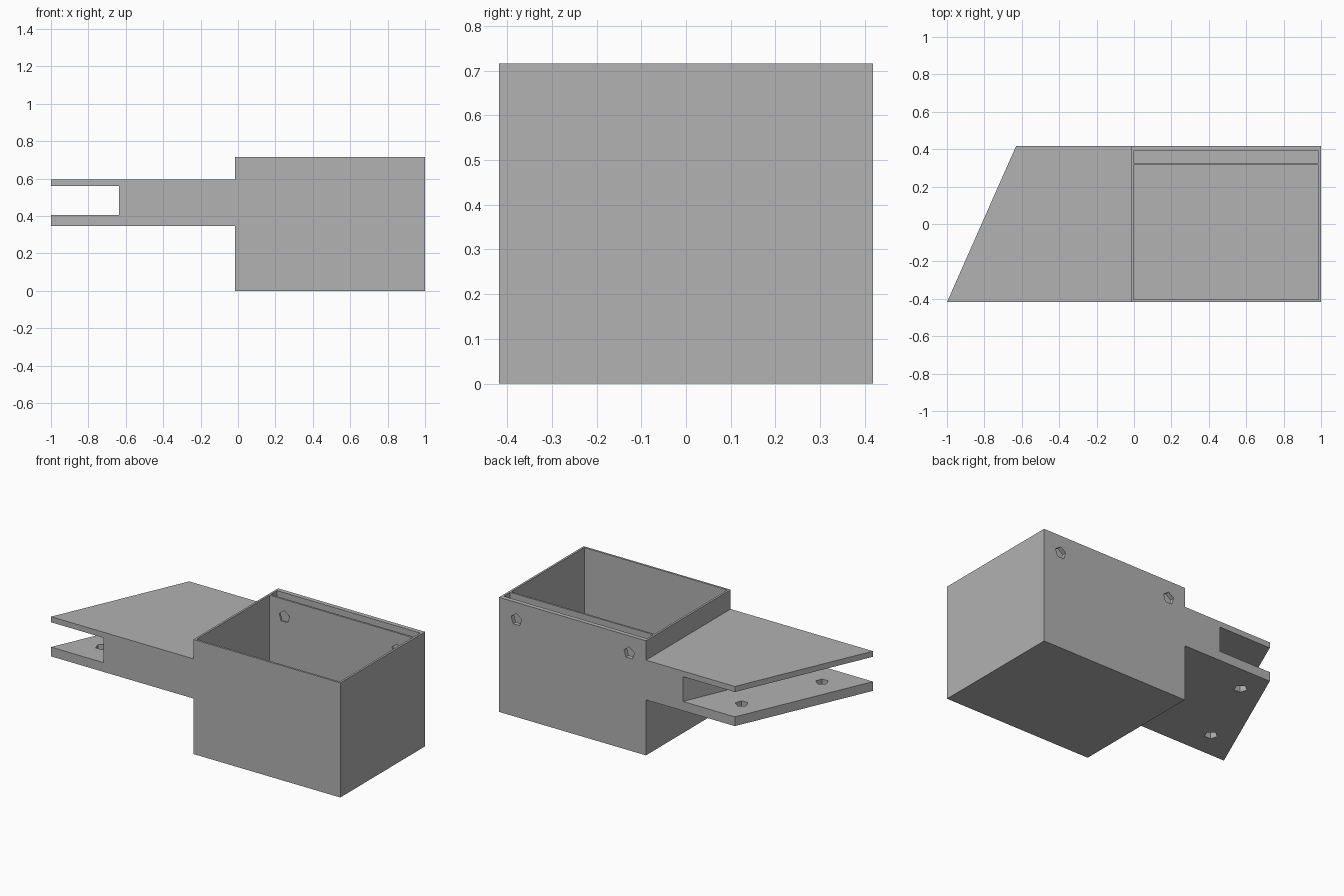
import bpy, bmesh
from math import cos, sin, radians
from mathutils import Matrix

cube = bpy.data.objects.get("Cube")
if cube:
    bpy.data.objects.remove(cube, do_unlink=True)

grey = bpy.data.materials.new("plain grey")
grey.use_nodes = True
GREY = (0.445, 0.445, 0.445, 1)
grey.diffuse_color = GREY
grey.node_tree.nodes["Principled BSDF"].inputs["Base Color"].default_value = GREY


def prism(name, outline, z0, z1, matrix=None):
    """Extrude an xy outline from z0 to z1."""
    bm = bmesh.new()
    base = bm.faces.new([bm.verts.new((x, y, z0)) for x, y in outline])
    top = bmesh.ops.extrude_face_region(bm, geom=[base])["geom"]
    verts = [g for g in top if isinstance(g, bmesh.types.BMVert)]
    bmesh.ops.translate(bm, vec=(0, 0, z1 - z0), verts=verts)
    if matrix:
        bm.transform(matrix)
    bmesh.ops.recalc_face_normals(bm, faces=bm.faces)
    mesh = bpy.data.meshes.new(name)
    bm.to_mesh(mesh)
    bm.free()
    mesh.materials.append(grey)
    obj = bpy.data.objects.new(name, mesh)
    bpy.context.collection.objects.link(obj)
    return obj


def box(name, x0, x1, y0, y1, z0, z1):
    return prism(name, [(x0, y0), (x1, y0), (x1, y1), (x0, y1)], z0, z1)


def combine(target, other, operation):
    """Apply a boolean and discard the second object."""
    mod = target.modifiers.new(operation, "BOOLEAN")
    mod.operation = operation
    mod.solver = "EXACT"
    mod.object = other
    bpy.context.view_layer.objects.active = target
    bpy.ops.object.modifier_apply(modifier=mod.name)
    bpy.data.objects.remove(other, do_unlink=True)


def pentagon(cx, cy, r=0.038):
    angles = [radians(90 + 72 * i) for i in range(5)]
    return [(cx + r * cos(a), cy + r * sin(a)) for a in angles]


LEFT, DEPTH, HEIGHT = -0.016, 0.418, 0.716
FLOOR, WALL = 0.02, 0.013

# Open box with a main compartment and a narrow rear slot
holder = box("open_box_with_arm", LEFT, 1, -DEPTH, DEPTH, 0, HEIGHT)

# Slanted arm with a fork gap parallel to its end
arm = prism("slanted_arm", [(-1, -DEPTH), (LEFT + 0.006, -DEPTH),
                            (LEFT + 0.006, DEPTH), (-0.63, DEPTH)], 0.347, 0.595)
gap = prism("fork_gap", [(-1.2, -DEPTH - 0.1), (-0.679, -DEPTH - 0.1),
                         (-0.228, DEPTH + 0.1), (-1.2, DEPTH + 0.1)], 0.405, 0.56)
combine(arm, gap, "DIFFERENCE")
combine(holder, arm, "UNION")

for y0, y1 in ((-DEPTH + WALL, 0.315), (0.327, 0.39)):
    hollow = box("compartment", LEFT + WALL, 1 - WALL, y0, y1, FLOOR, HEIGHT + 0.1)
    combine(holder, hollow, "DIFFERENCE")

# Screw holes through the rear wall and partition
upright = Matrix.Rotation(radians(90), 4, "X")
for x in (0.10, 0.88):
    hole = prism("wall_hole", pentagon(x, 0.608), -0.5, -0.25, upright)
    combine(holder, hole, "DIFFERENCE")

# Screw holes through the lower fork plate
for x, y in ((-0.56, 0.25), (-0.765, -0.25)):
    hole = prism("plate_hole", pentagon(x, y), 0.3, 0.45)
    combine(holder, hole, "DIFFERENCE")
